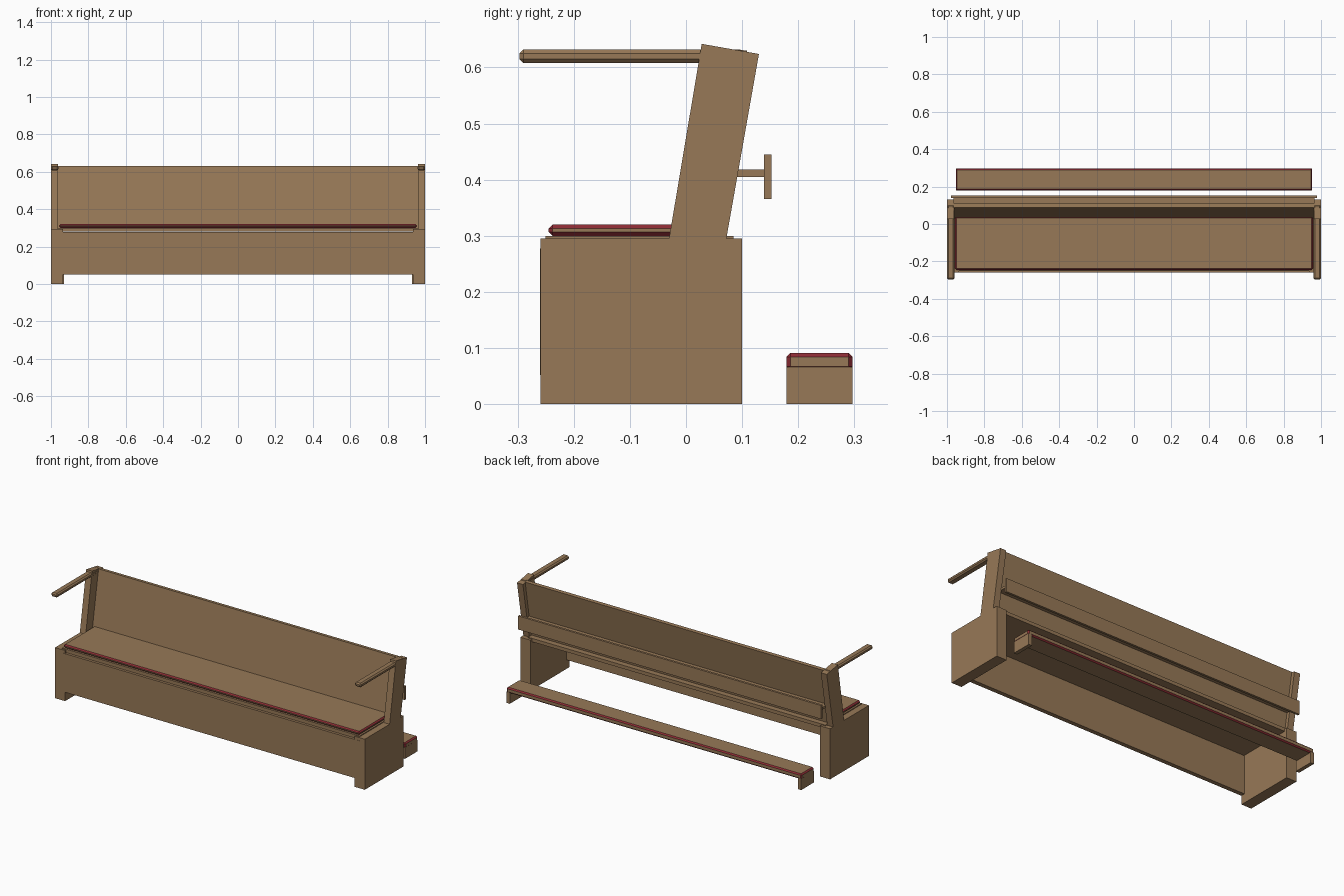
import bpy, bmesh
from mathutils import Vector

cube = bpy.data.objects.get("Cube")
if cube:
    bpy.data.objects.remove(cube, do_unlink=True)


def material(name, rgb):
    m = bpy.data.materials.new(name)
    m.use_nodes = True
    m.diffuse_color = (*rgb, 1)
    m.node_tree.nodes["Principled BSDF"].inputs["Base Color"].default_value = (*rgb, 1)
    return m


wood = material("oak_wood", (0.31, 0.19, 0.095))
red = material("red_piping", (0.27, 0.025, 0.035))


def prism(name, profile, x0, x1, chamfer=0.0, piping=False):
    """Extrude a (y, z) outline from x0 to x1, optionally chamfering its edges."""
    mesh = bpy.data.meshes.new(name)
    bm = bmesh.new()
    face = bm.faces.new([bm.verts.new((x0, y, z)) for y, z in profile])
    ext = bmesh.ops.extrude_face_region(bm, geom=[face])
    verts = [g for g in ext["geom"] if isinstance(g, bmesh.types.BMVert)]
    bmesh.ops.translate(bm, verts=verts, vec=Vector((x1 - x0, 0, 0)))
    bmesh.ops.recalc_face_normals(bm, faces=bm.faces)
    bm.to_mesh(mesh)
    bm.free()
    mesh.materials.append(wood)
    obj = bpy.data.objects.new(name, mesh)
    bpy.context.collection.objects.link(obj)
    if chamfer:
        mod = obj.modifiers.new("chamfer", "BEVEL")
        mod.width = chamfer
        mod.segments = 1
        if piping:
            mesh.materials.append(red)
            mod.material = 1
    return obj


def box(name, x0, x1, y0, y1, z0, z1, **kw):
    return prism(name, [(y0, z0), (y1, z0), (y1, z1), (y0, z1)], x0, x1, **kw)


# Parts repeated at both ends
post = [(-0.031, 0.29), (0.071, 0.29), (0.13, 0.624), (0.028, 0.642)]
for side, s in (("left", 1), ("right", -1)):
    box(side + "_end_panel", s * 0.935, s * 1.0, -0.259, 0.10, 0, 0.295)
    prism(side + "_back_post", post, s * 0.962, s * 1.0)
    box(side + "_armrest", s * 0.96, s * 1.0, -0.297, 0.104, 0.608, 0.632, chamfer=0.007)
    box(side + "_kneeler_leg", s * 0.93, s * 0.952, 0.179, 0.297, 0, 0.066)

# Seat
box("front_board", -0.965, 0.965, -0.26, -0.235, 0.052, 0.277)
box("seat_board", -0.96, 0.96, -0.25, 0.085, 0.28, 0.30)
box("seat_cushion", -0.956, 0.956, -0.245, 0.04, 0.30, 0.32, chamfer=0.007, piping=True)

# Leaning backrest
prism("backrest", [(0.028, 0.285), (0.05, 0.285), (0.109, 0.63), (0.088, 0.632)], -0.963, 0.963)

# Rear book shelf with lip
box("book_shelf", -0.965, 0.965, 0.06, 0.14, 0.405, 0.418)
box("shelf_lip", -0.978, 0.978, 0.139, 0.152, 0.366, 0.445)

# Kneeler pad
box("kneeler_pad", -0.953, 0.953, 0.179, 0.297, 0.06, 0.091, chamfer=0.007, piping=True)
